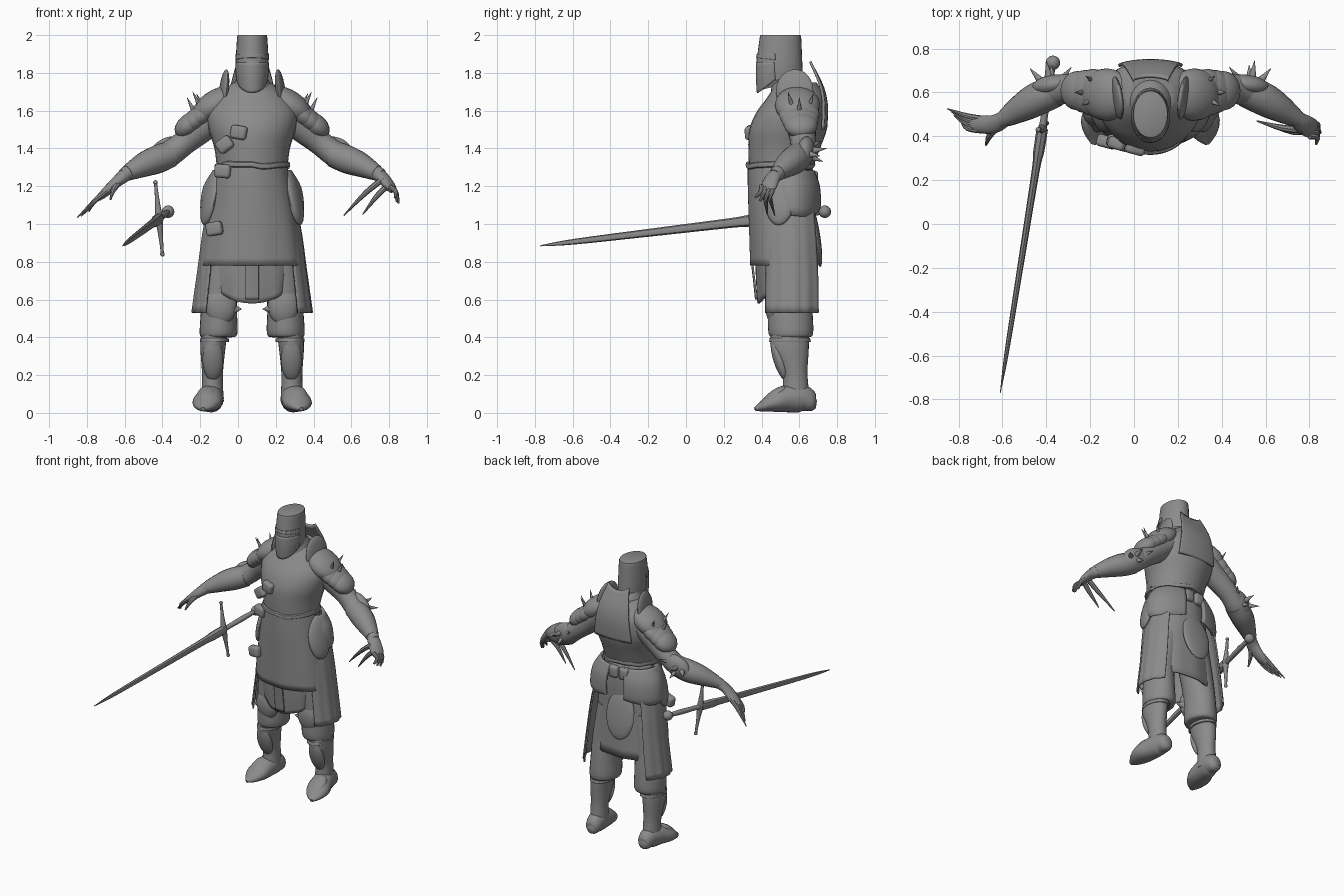
import bpy, bmesh, math, random
from mathutils import Vector, Matrix, Euler

cube = bpy.data.objects.get("Cube")
if cube:
    bpy.data.objects.remove(cube, do_unlink=True)

random.seed(4)
CX = .075                       # centre line of the body
SIDES = (("right", -1), ("left", 1))
steel = bpy.data.materials.new("plain grey")
steel.use_nodes = True
grey = (.26, .26, .26, 1)
steel.diffuse_color = grey
steel.node_tree.nodes["Principled BSDF"].inputs["Base Color"].default_value = grey

def finish(name, bm, thickness=0, sharp=40):
    bmesh.ops.recalc_face_normals(bm, faces=bm.faces)
    mesh = bpy.data.meshes.new(name)
    bm.to_mesh(mesh)
    bm.free()
    mesh.materials.append(steel)
    for poly in mesh.polygons:
        poly.use_smooth = True
    mesh.set_sharp_from_angle(angle=math.radians(sharp))
    obj = bpy.data.objects.new(name, mesh)
    bpy.context.collection.objects.link(obj)
    if thickness:
        modifier = obj.modifiers.new("thickness", "SOLIDIFY")
        modifier.thickness = thickness
        modifier.offset = 0

def refine(rows, steps=4):
    """Catmull-Rom interpolation through tuples of numbers."""
    out = []
    for i in range(len(rows) - 1):
        a, b, c, d = (rows[max(0, min(len(rows) - 1, i + k))] for k in (-1, 0, 1, 2))
        for s in range(steps):
            t = s / steps
            out.append([q + t / 2 * (r - p + t * (2 * p - 5 * q + 4 * r - w + t * (3 * (q - r) + w - p)))
                        for p, q, r, w in zip(a, b, c, d)])
    return out + [list(rows[-1])]

def bridge(name, rings, closed=True, thickness=0):
    bm = bmesh.new()
    grid = [[bm.verts.new(p) for p in ring] for ring in rings]
    count = len(grid[0])
    for low, high in zip(grid, grid[1:]):
        for i in range(count if closed else count - 1):
            j = (i + 1) % count
            bm.faces.new((low[i], low[j], high[j], high[i]))
    if closed:
        bm.faces.new(grid[0])
        bm.faces.new(grid[-1])
    finish(name, bm, thickness)

def circle(count):
    return [(math.cos(math.tau * i / count), math.sin(math.tau * i / count)) for i in range(count)]

def loft(name, rows, drop=0, steps=4, sides=28):
    """Stack of level ellipses (x, y, z, rx, ry); drop lowers the front of the first one."""
    rings = []
    for k, (x, y, z, rx, ry) in enumerate(refine(rows, steps)):
        dip = drop * max(0, 1 - k / steps)
        rings.append([(x + c * rx, y + s * ry, z - dip * max(0, -s) ** 2) for c, s in circle(sides)])
    bridge(name, rings)

def tube(name, rows, steps=4, sides=16):
    """Ellipses (x, y, z, across, upward) strung along a path."""
    rows = refine(rows, steps)
    path = [Vector(r[:3]) for r in rows]
    rings = []
    for i, row in enumerate(rows):
        along = (path[min(i + 1, len(path) - 1)] - path[max(i - 1, 0)]).normalized()
        across = along.cross(Vector((0, 0, 1))).normalized()
        upward = across.cross(along)
        ra, rb = max(row[3], .002), max(row[4], .002)
        rings.append([path[i] + across * c * ra + upward * s * rb for c, s in circle(sides)])
    bridge(name, rings)

def sheet(name, rows, middle, spread, drop=0, fold=0, thickness=.01, x=CX):
    """Curved plate on ellipse levels (y, z, rx, ry), centred on an angle in degrees."""
    rows = refine(rows)
    rings = []
    for k, (y, z, rx, ry) in enumerate(rows):
        part, ring = k / (len(rows) - 1), []
        for i in range(25):
            u = i / 12 - 1
            a = math.radians(middle + u * spread)
            wave = 1 + fold * part * math.sin(u * 14)
            ring.append((x + math.cos(a) * rx * wave, y + math.sin(a) * ry * wave,
                         z - drop * part * (1 - u * u)))
        rings.append(ring)
    bridge(name, rings, closed=False, thickness=thickness)

def solid(name, make, place, size, turn):
    """Place a unit shape, soften its corners if it is a box, and store it."""
    bm = bmesh.new()
    make(bm)
    angles = Euler([math.radians(a) for a in turn])
    bm.transform(Matrix.LocRotScale(Vector(place), angles, Vector(size)))
    if len(bm.faces) == 6:
        bmesh.ops.bevel(bm, geom=bm.edges[:], offset=min(size) * .6, segments=3, affect="EDGES", profile=.5)
    finish(name, bm)

def ball(name, place, size, turn=(0, 0, 0)):
    solid(name, lambda bm: bmesh.ops.create_uvsphere(bm, u_segments=20, v_segments=12, radius=1), place, size, turn)

def pouch(name, place, size, turn=(0, 0, 0)):
    solid(name, lambda bm: bmesh.ops.create_cube(bm, size=2), place, size, turn)

def spike(name, base, tip, radius):
    base, tip = Vector(base), Vector(tip)
    bm = bmesh.new()
    bmesh.ops.create_cone(bm, cap_ends=True, segments=10, radius1=radius, radius2=.001, depth=(tip - base).length)
    bm.transform(Matrix.Translation((base + tip) / 2) @ (tip - base).to_track_quat("Z", "Y").to_matrix().to_4x4())
    finish(name, bm)

# Helmet: tapered shell with a pointed chin, thin brow and visor plates, nose ridge
loft("helmet", [(CX, .5, 1.765, .083, .12), (CX, .495, 1.82, .087, .122), (CX, .495, 1.87, .087, .12),
                (CX, .5, 1.985, .08, .11), (CX, .5, 2, .076, .105)], drop=.06)
sheet("helmet_brow", [(.495, 1.9, .087, .118), (.495, 1.868, .088, .122)], -90, 80, drop=-.012, thickness=.005)
sheet("helmet_visor", [(.495, 1.856, .088, .122), (.495, 1.81, .088, .123), (.5, 1.768, .083, .122)],
      -90, 78, drop=.075, thickness=.005)
spike("helmet_ridge", (CX, .38, 1.7), (CX, .375, 1.88), .006)
loft("neck_guard", [(CX, .57, 1.62, .17, .14), (CX, .565, 1.7, .12, .115), (CX, .55, 1.76, .088, .1),
                    (CX, .535, 1.79, .075, .085)])

# Torso with a humped back, and the upright shield behind the neck
loft("torso", [(CX, .5, 1.28, .185, .165), (CX, .52, 1.4, .2, .19), (CX, .54, 1.5, .23, .205),
               (CX, .56, 1.59, .24, .188), (CX, .585, 1.67, .2, .155), (CX, .585, 1.75, .1, .105)])
sheet("neck_shield", [(.69, 1.5, .19, .05), (.697, 1.63, .17, .048), (.68, 1.74, .145, .045),
                      (.632, 1.86, .105, .04)], 90, 50, drop=.03, thickness=.014)

# Skirts, belt and loin cloth
sheet("front_skirt", [(.5, 1.31, .18, .168), (.5, 1.2, .2, .168), (.51, 1, .235, .172),
                      (.52, .78, .265, .175)], -90, 92, fold=.012)
sheet("back_skirt", [(.5, 1.3, .18, .165), (.52, 1.15, .2, .155), (.52, .95, .235, .15),
                     (.53, .63, .26, .15)], 90, 78, fold=.012)
sheet("loin_cloth", [(.53, .95, .22, .16), (.54, .78, .23, .165), (.55, .68, .22, .165)], -90, 65, drop=.1, fold=.02)
sheet("loin_strip", [(.52, .8, .22, .172), (.54, .7, .22, .18), (.55, .6, .22, .18)], -90, 9)
tube("rope_belt", [(CX + .188 * c, .5 + .172 * s, 1.31 + random.uniform(-.008, .008), .013, .016)
                   for c, s in circle(24) + [(1, 0)]], steps=2, sides=8)

# Pouches on the chest strap, the belt and the back
for name, x, y, z, turn in (("upper", .005, .345, 1.485, 10), ("middle", -.07, .365, 1.42, -35),
                            ("belt", -.08, .375, 1.28, 5), ("hanging", -.125, .375, .975, -10)):
    pouch(name + "_pouch", (x, y, z), (.044, .028, .036), (0, turn, -15))
for i, x in enumerate((.02, .1)):
    pouch("rear_pouch_%d" % i, (x, .67, 1.24), (.036, .03, .042))
ball("rear_bag", (CX - .03, .685, .94), (.11, .025, .17), (9, 0, 0))

for side, s in SIDES:
    def at(dx, *rest):
        return (CX + s * dx, *rest)
    middle = 0 if s > 0 else 180
    # Hip armour and long side flaps
    sheet(side + "_hip_plate", [(.55, 1.28, .2, .125), (.56, 1.2, .25, .145), (.565, 1.1, .265, .145),
                                (.565, 1.07, .25, .135)], middle + s * 22, 52, drop=.025, thickness=.02)
    ball(side + "_hip_plate_front", at(.222, .5, 1.14), (.035, .085, .15), (0, -s * 13, -s * 18))
    sheet(side + "_side_flap", [(.55, 1.25, .19, .17), (.555, 1, .25, .2), (.56, .75, .285, .215),
                                (.56, .53, .315, .22)], middle, 39, fold=.01)
    # Leg, knee armour, shin and boot
    loft(side + "_thigh", [at(.12, .53, .95, .11, .12), at(.165, .54, .7, .1, .115), at(.175, .55, .56, .095, .118),
                           at(.178, .555, .42, .1, .118), at(.185, .555, .4, .075, .09)])
    loft(side + "_shin", [at(.21, .58, .06, .06, .075), at(.21, .58, .14, .056, .068), at(.21, .575, .22, .056, .068),
                          at(.208, .55, .34, .066, .1), at(.2, .55, .42, .07, .1)])
    sheet(side + "_shin_cuff", [(.55, .395, .072, .102), (.55, .375, .072, .106)], 0, 180, x=CX + s * .2)
    ball(side + "_greave", at(.208, .495, .28), (.055, .032, .115), (18, 0, 0))
    ball(side + "_knee_plate", at(.165, .465, .57), (.083, .045, .105))
    spike(side + "_knee_spike_inner", at(.1, .47, .55), at(.055, .46, .55), .028)
    spike(side + "_knee_spike_outer", at(.25, .48, .55), at(.285, .47, .57), .025)
    tube(side + "_boot", [at(.26, .365, .02, .012, .01), at(.252, .4, .032, .05, .026), at(.24, .46, .055, .078, .052),
                          at(.222, .54, .075, .07, .073), at(.21, .62, .075, .06, .072),
                          at(.208, .67, .05, .045, .045), at(.208, .69, .045, .02, .02)])
    ball(side + "_toe_plate", at(.238, .465, .085), (.055, .085, .032), (38, 0, 0))
    # Arm
    tube(side + "_arm", [at(.12, .6, 1.63, .1, .08), at(.255, .61, 1.52, .08, .08), at(.36, .62, 1.43, .068, .066),
                         at(.455, .6, 1.36, .07, .07), at(.555, .55, 1.325, .066, .064),
                         at(.685, .47, 1.255, .035, .035)])
    tube(side + "_forearm_guard", [at(.43, .605, 1.37, .07, .07), at(.5, .578, 1.343, .076, .075),
                                   at(.57, .54, 1.315, .069, .066), at(.66, .485, 1.27, .044, .042)])
    # Shoulder dome with overlapping lames, a few spikes and a raised guard beside the neck
    ball(side + "_shoulder_dome", at(.2, .59, 1.63), (.135, .12, .075), (0, s * 35, 0))
    for i in range(3):
        ball("%s_shoulder_lame_%d" % (side, i), at(.26 + .036 * i, .6 + .004 * i, 1.58 - .027 * i),
             (.105 - .008 * i, .108 - .009 * i, .058), (0, s * 38, 0))
    for i, (dx, y, z) in enumerate(((.28, .56, 1.63), (.26, .65, 1.62), (.31, .6, 1.6))):
        spike("%s_shoulder_spike_%d" % (side, i), at(dx, y, z), at(dx + .035, y + (y - .6) * .5, z + .07), .014)
    ball(side + "_neck_side_guard", at(.15, .575, 1.705), (.022, .1, .115), (0, -s * 7, -s * 8))
    # Spiked elbow plate
    ball(side + "_elbow_plate", at(.45, .635, 1.385), (.1, .045, .07), (0, s * 30, -s * 10))
    for i, (dx, y, z) in enumerate(((.36, .715, 1.44), (.475, .745, 1.4), (.55, .71, 1.36), (.45, .725, 1.33))):
        tip = Vector(at(dx, y, z))
        spike("%s_elbow_spike_%d" % (side, i), tip.lerp(Vector(at(.455, .6, 1.38)), .6), tip, .022)

# Right hand, reaching out with long fingers
tube("right_palm", [(-.59, .48, 1.265, .037, .037), (-.64, .455, 1.225, .042, .03), (-.7, .455, 1.17, .04, .024),
                    (-.74, .465, 1.135, .028, .015)])
for i, tip in enumerate(((-.85, .525, 1.035), (-.83, .51, 1.04), (-.82, .495, 1.05), (-.79, .475, 1.065))):
    y = .48 - .018 * i
    tube("right_finger_%d" % i, [(-.69, y, 1.18, .014, .014), (-.76, y + .012, 1.12, .013, .013), (*tip, .003, .003)], sides=8)
tube("right_thumb", [(-.63, .44, 1.22, .018, .018), (-.66, .4, 1.18, .014, .014), (-.675, .36, 1.13, .005, .005)], sides=8)

# Left hand, curled, with two long blades
tube("left_palm", [(.74, .48, 1.265, .037, .037), (.775, .455, 1.235, .045, .03), (.81, .435, 1.19, .045, .022),
                   (.82, .43, 1.17, .03, .012)])
for i, tip in enumerate(((.845, .44, 1.12), (.85, .415, 1.11), (.84, .39, 1.12), (.83, .365, 1.14))):
    y = .46 - .02 * i
    tube("left_finger_%d" % i, [(.8, y, 1.2, .014, .014), (.835, y - .005, 1.17, .013, .013), (*tip, .006, .006)], sides=8)
for i, tip in enumerate(((.56, .47, 1.045), (.66, .43, 1.05))):
    start = Vector((.77 + .03 * i, .43, 1.24 - .03 * i))
    bend = start.lerp(Vector(tip), .45) + Vector((0, -.01, .012))
    tube("left_blade_%d" % i, [(*start, .018, .016), (*bend, .015, .014), (*tip, .003, .003)], sides=8)

# Sword: pommel, grip, upright cross guard and long blade
pommel, tip = Vector((-.37, .735, 1.065)), Vector((-.61, -.77, .885))
def along_sword(t):
    return tuple(pommel.lerp(tip, t))
ball("sword_pommel", pommel, (.033, .033, .033))
tube("sword_grip", [(*along_sword(t), r, r) for t, r in ((0, .013), (.08, .018), (.17, .016), (.22, .022))])
tube("sword_blade", [(*along_sword(t), a, b) for t, a, b in
                     ((.2, .026, .03), (.27, .025, .031), (.33, .018, .026), (.6, .014, .021),
                      (.88, .01, .015), (1, .001, .003))], sides=8)
hub = Vector(along_sword(.2))
for name, end in (("upper", (-.437, .43, 1.22)), ("lower", (-.4, .46, .84))):
    tube(name + "_guard", [(*hub, .022, .022), (*hub.lerp(Vector(end), .5), .012, .012), (*end, .008, .008)], sides=10)
    ball(name + "_guard_knob", end, (.012, .012, .012))
